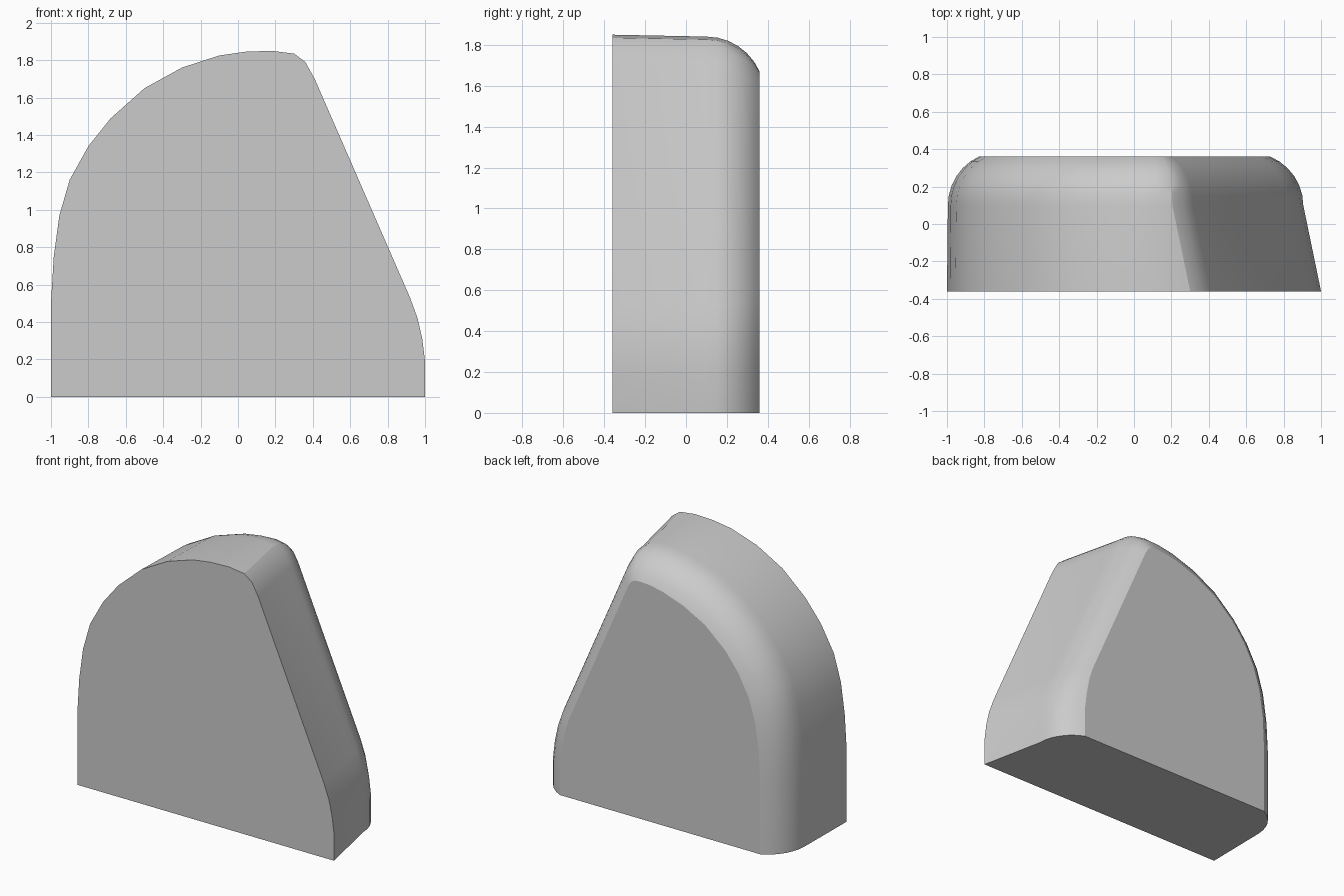
import bpy, bmesh, math

cube = bpy.data.objects.get("Cube")
if cube:
    bpy.data.objects.remove(cube, do_unlink=True)

# Single grey material
grey = bpy.data.materials.new("light_grey")
grey.use_nodes = True
grey.diffuse_color = (0.6, 0.6, 0.6, 1)
grey.node_tree.nodes["Principled BSDF"].inputs["Base Color"].default_value = (0.6, 0.6, 0.6, 1)

# Outlines from bottom left, over the arch and down the slanted side
FRONT = [(-1, 0), (-1, .5), (-.985, .75), (-.955, .97), (-.9, 1.16), (-.8, 1.34),
         (-.68, 1.49), (-.5, 1.65), (-.3, 1.76), (-.1, 1.825), (.04, 1.845),
         (.18, 1.85), (.3, 1.835), (.36, 1.79), (.41, 1.7),
         (.92, .53), (.96, .42), (.985, .31), (1, .19), (1, 0)]
BACK = [(-.83, 0), (-.83, .5), (-.82, .72), (-.79, .92), (-.74, 1.08), (-.66, 1.23),
        (-.56, 1.36), (-.4, 1.5), (-.23, 1.59), (-.07, 1.645), (.03, 1.665),
        (.11, 1.67), (.15, 1.665), (.175, 1.65), (.2, 1.61),
        (.66, .55), (.69, .46), (.715, .33), (.73, .2), (.73, 0)]
Y_FRONT, Y_ROUND, Y_BACK = -.36, .1, .36
ARC, STEPS = math.radians(66), 6


def taper(x, z):
    """Outline where the rounding starts: the slanted side leans inwards."""
    lean = min(max(x / .3, 0), 1)
    return x + .005 * (1 - lean) - .095 * lean, z * .995


middle = [taper(x, z) for x, z in FRONT]

# Stack of outlines: flat front, tapered body, rounded back edge
rings = [(Y_FRONT, FRONT)]
for k in range(STEPS + 1):
    a = ARC * k / STEPS
    out = math.sin(a) / math.sin(ARC)
    inset = (1 - math.cos(a)) / (1 - math.cos(ARC))
    outline = [(m[0] + (b[0] - m[0]) * inset, m[1] + (b[1] - m[1]) * inset)
               for m, b in zip(middle, BACK)]
    rings.append((Y_ROUND + (Y_BACK - Y_ROUND) * out, outline))

bm = bmesh.new()
loops = [[bm.verts.new((x, y, z)) for x, z in outline] for y, outline in rings]
for a, b in zip(loops, loops[1:]):
    for i in range(len(a) - 1):
        bm.faces.new((a[i], a[i + 1], b[i + 1], b[i]))

# Flat front, back and base
bm.faces.new(loops[0])
bm.faces.new(loops[-1])
bm.faces.new([r[0] for r in loops] + [r[-1] for r in reversed(loops)])
bmesh.ops.recalc_face_normals(bm, faces=bm.faces)

mesh = bpy.data.meshes.new("rounded_block")
bm.to_mesh(mesh)
bm.free()
mesh.materials.append(grey)
block = bpy.data.objects.new("rounded_block", mesh)
bpy.context.collection.objects.link(block)
bpy.ops.object.select_all(action='DESELECT')
block.select_set(True)
bpy.context.view_layer.objects.active = block
bpy.ops.object.shade_smooth_by_angle(angle=math.radians(24))
